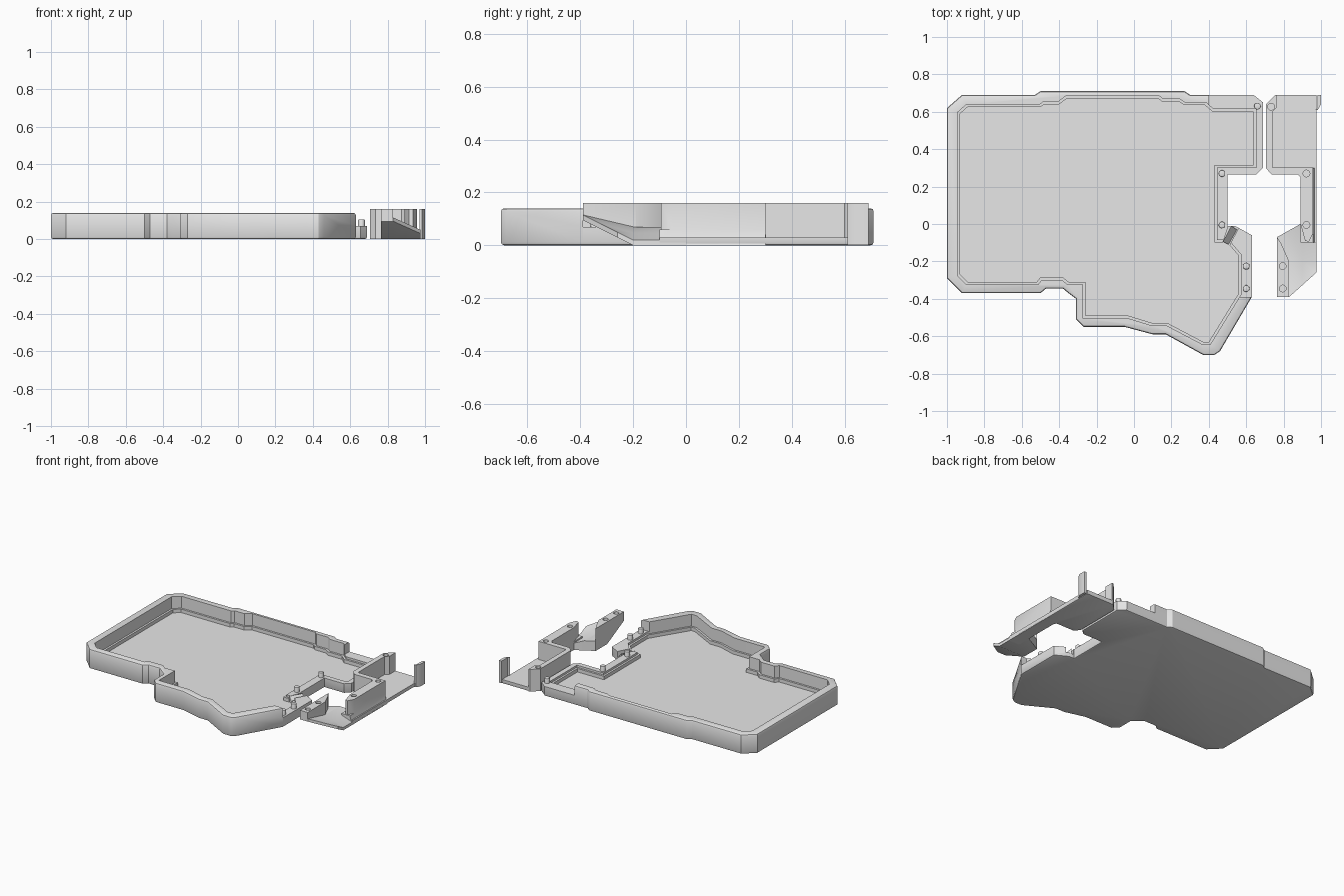
import bpy, bmesh, math
from mathutils import Vector

if "Cube" in bpy.data.objects:
    bpy.data.objects.remove(bpy.data.objects["Cube"], do_unlink=True)

grey = bpy.data.materials.new("plain_grey")
grey.use_nodes = True
grey.diffuse_color = (0.8, 0.8, 0.8, 1)
grey.node_tree.nodes["Principled BSDF"].inputs["Base Color"].default_value = (0.8, 0.8, 0.8, 1)


def prism(name, points, low, high, bottom_bevel=0, top_bevel=0):
    """Extrude a plan outline upwards, with optional rounded rims."""
    bm = bmesh.new()
    face = bm.faces.new([bm.verts.new((x, y, low)) for x, y in points])
    top = bmesh.ops.extrude_face_region(bm, geom=[face])["geom"]
    for v in top:
        if isinstance(v, bmesh.types.BMVert):
            v.co.z = high
    bmesh.ops.recalc_face_normals(bm, faces=bm.faces)
    for level, size in ((low, bottom_bevel), (high, top_bevel)):
        if size:
            rim = [e for e in bm.edges if all(abs(v.co.z - level) < 1e-5 for v in e.verts)]
            bmesh.ops.bevel(bm, geom=rim, offset=size, segments=2, affect='EDGES', profile=0.5)
    mesh = bpy.data.meshes.new(name)
    bm.to_mesh(mesh)
    bm.free()
    mesh.materials.append(grey)
    obj = bpy.data.objects.new(name, mesh)
    bpy.context.collection.objects.link(obj)
    return obj


def circle(x, y, r, sides=20):
    return [(x + r * math.cos(math.tau * i / sides), y + r * math.sin(math.tau * i / sides))
            for i in range(sides)]


def box(x0, x1, y0, y1):
    return [(x0, y0), (x1, y0), (x1, y1), (x0, y1)]


def grow(points, d):
    """Offset a clockwise outline outwards by d."""
    result = []
    for i, p in enumerate(points):
        a, b, c = Vector(points[i - 1]), Vector(p), Vector(points[(i + 1) % len(points)])
        u, v = (b - a).normalized(), (c - b).normalized()
        n, m = Vector((-u.y, u.x)), Vector((-v.y, v.x))
        q = b + (n + m) * d / (1 + n.dot(m))
        result.append((q.x, q.y))
    return result


def boolean(obj, cutter, operation='DIFFERENCE'):
    mod = obj.modifiers.new("cut", 'BOOLEAN')
    mod.operation, mod.solver, mod.object = operation, 'EXACT', cutter
    bpy.context.view_layer.objects.active = obj
    bpy.ops.object.modifier_apply(modifier=mod.name)
    bpy.data.objects.remove(cutter, do_unlink=True)


def shade(obj):
    bpy.ops.object.select_all(action='DESELECT')
    obj.select_set(True)
    bpy.context.view_layer.objects.active = obj
    bpy.ops.object.shade_smooth_by_angle(angle=math.radians(30))


WALL, LOW, LEDGE, FLOOR, TALL = 0.14, 0.07, 0.055, 0.03, 0.16

# Tray: outer shell
outer = [(-1, -.29), (-1, .62), (-.92, .69), (-.53, .69), (-.5, .71), (.27, .71), (.3, .69),
         (.64, .69), (.69, .65), (.69, .3), (.655, .265), (.5, .265), (.5, -.01), (.54, -.01),
         (.63, -.06), (.63, -.39), (.46, -.68), (.43, -.7), (.37, -.7), (.17, -.59), (.1, -.59),
         (-.05, -.55), (-.27, -.55), (-.31, -.51), (-.31, -.4), (-.35, -.37), (-.38, -.345),
         (-.47, -.345), (-.5, -.37), (-.92, -.37)]
inner = [(-.93, -.27), (-.93, .59), (-.89, .625), (-.5, .625), (-.48, .64), (-.4, .64),
         (-.36, .67), (.13, .67), (.15, .655), (.24, .655), (.27, .635), (.38, .635), (.42, .6),
         (.64, .6), (.64, .315), (.43, .315), (.43, -.1), (.5, -.1), (.56, -.17), (.56, -.37),
         (.4, -.63), (.37, -.63), (.18, -.53), (.1, -.53), (-.03, -.49), (-.26, -.49),
         (-.26, -.31), (-.35, -.31), (-.38, -.285), (-.5, -.285), (-.52, -.31), (-.89, -.31)]
tray = prism("tray", outer, 0, WALL, .012, .012)

# Tray: stepped cavity, lowered corner and slot
boolean(tray, prism("low_back_cutter", [(.4, .8), (.8, .8), (.8, .2), (.4, .2)], LOW, 1))
boolean(tray, prism("low_side_cutter", [(.3, .3), (.8, .3), (.8, -.39), (.5, -.39), (.5, -.2), (.3, -.2)], LOW, 1))
boolean(tray, prism("ledge_cutter", grow(inner, .014), LEDGE, 1))
boolean(tray, prism("cavity_cutter", inner, FLOOR, 1))
slot = [(.475, -.1), (.515, .02), (.56, -.02), (.51, -.115)]
boolean(tray, prism("slot_cutter", slot, FLOOR, 1))
shade(tray)

# Sloped tab in the slot
tab = prism("slot_tab", [(.475, -.095), (.52, -.01), (.55, -.03), (.505, -.11)], FLOOR - .01, LOW)
for v in tab.data.vertices:
    if v.co.z > FLOOR and v.co.x - v.co.y > .575:
        v.co.z = FLOOR + .005

# Locating pins on the tray
for i, (x, y) in enumerate([(.47, .27), (.47, -.005), (.6, -.225), (.6, -.345), (.66, .63)]):
    shade(prism(f"pin_{i + 1}", circle(x, y, .018), FLOOR, .105, 0, .004))

# Side cover: base plate with a rounded outer rim
cover = prism("side_cover", [(.705, .3), (.705, .64), (.755, .69), (.975, .69), (.975, -.1),
                             (.89, -.1), (.89, .25), (.875, .265), (.735, .265)], 0, FLOOR, .01, 0)
side_rim = prism("side_rim", box(.89, .975, -.1, .3), 0, .06)
for v in side_rim.data.vertices:
    if v.co.z > .01 and v.co.x > .9:
        v.co.x = .957
boolean(cover, side_rim, 'UNION')

# Side cover: tall walls
walls = {
    "inner_wall": [(.705, .3), (.705, .64), (.755, .69), (.765, .69), (.765, .625), (.74, .6),
                   (.74, .302), (.957, .302), (.957, -.05), (.935, -.095), (.915, -.09),
                   (.89, 0), (.89, .25), (.875, .265), (.735, .265)],
    "corner_prong": [(.97, .61), (.983, .61), (1, .64), (1, .69), (.98, .69), (.98, .62)],
}
for name, points in walls.items():
    boolean(cover, prism(name, points, .001, TALL), 'UNION')

# Front scoop: underside and top both rise towards the front
scoop = prism("front_scoop", [(.765, -.39), (.765, -.07), (.89, 0), (.975, 0),
                              (.975, -.26), (.83, -.39)], 0, .06)
bm = bmesh.new()
bm.from_mesh(scoop.data)
for co, no in (((0, -.2, 0), (0, 1, 0)), ((.83, 0, 0), (1, 0, 0)), ((.9, 0, 0), (1, 0, 0))):
    bmesh.ops.bisect_plane(bm, geom=bm.verts[:] + bm.edges[:] + bm.faces[:],
                           plane_co=co, plane_no=no)
for v in bm.verts:
    rise = max(0, (-.2 - v.co.y) * .5)
    if v.co.z > .01:
        edge = max(0, (v.co.x - .83) / .145)
        v.co.z = max(LOW - .05 * edge, rise + .02)
    else:
        v.co.z = rise
bmesh.ops.triangulate(bm, faces=bm.faces)
bm.to_mesh(scoop.data)
bm.free()

# Front scoop: tall wall whose underside follows the slope
front_wall = prism("front_wall", [(.765, -.39), (.765, -.07), (.785, -.1), (.825, -.19),
                                  (.825, -.39)], .05, TALL)
for v in front_wall.data.vertices:
    if v.co.z < .1 and v.co.y < -.3:
        v.co.z = .1
boolean(scoop, front_wall, 'UNION')

# Pin sockets in the wall tops
for owner, spots in ((cover, [(.733, .627), (.922, .27), (.922, -.005)]),
                     (scoop, [(.795, -.225), (.795, -.345)])):
    for x, y in spots:
        boolean(owner, prism("socket_cutter", circle(x, y, .018), .11, 1))
    shade(owner)
